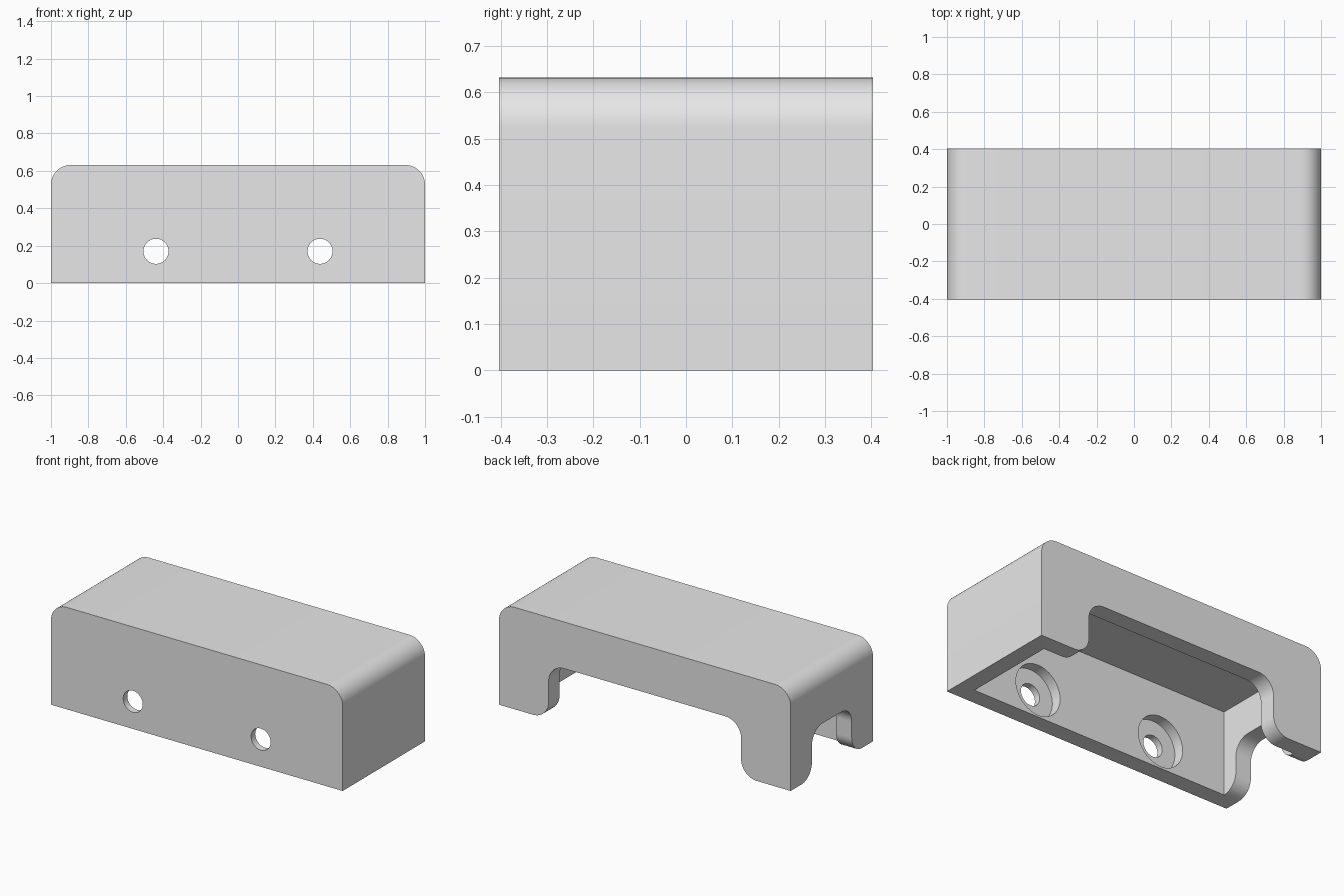
import bpy, bmesh, math
from mathutils import Matrix

if "Cube" in bpy.data.objects:
    bpy.data.objects.remove(bpy.data.objects["Cube"])

L, D, H = 1.0, 0.403, 0.632      # half length, half depth, height
T, R = 0.107, 0.107              # wall thickness, fillet radius
STEPS = 12


def arc(cx, cz, r, a0, a1):
    return [(cx + r * math.cos(math.radians(a0 + (a1 - a0) * i / STEPS)),
             cz + r * math.sin(math.radians(a0 + (a1 - a0) * i / STEPS)))
            for i in range(STEPS + 1)]


def mirrored(right):
    """Close a right-hand half outline with its mirror image."""
    return right + [(-u, z) for u, z in reversed(right)]


def prism(name, outline, v0, v1, along_x=False):
    """Extrude an outline in (u, z) between v0 and v1 along y (or x)."""
    bm = bmesh.new()
    ends = [[bm.verts.new((v, u, z) if along_x else (u, v, z)) for u, z in outline]
            for v in (v0, v1)]
    bm.faces.new(ends[0])
    bm.faces.new(ends[1])
    n = len(outline)
    for i in range(n):
        j = (i + 1) % n
        bm.faces.new((ends[0][i], ends[0][j], ends[1][j], ends[1][i]))
    bmesh.ops.recalc_face_normals(bm, faces=bm.faces)
    me = bpy.data.meshes.new(name)
    bm.to_mesh(me)
    bm.free()
    ob = bpy.data.objects.new(name, me)
    bpy.context.collection.objects.link(ob)
    return ob


def circle(x, z, r, n=48):
    return [(x + r * math.cos(2 * math.pi * i / n), z + r * math.sin(2 * math.pi * i / n))
            for i in range(n)]


def slot(w, h, r):
    """Opening with rounded top corners and flared, rounded feet."""
    return mirrored([(w + r, -0.1)] + arc(w + r, r, r, 270, 180) + arc(w - r, h - r, r, 0, 90))


# Housing block with rounded top long-end edges
cover = prism("cover", mirrored([(L, 0)] + arc(L - R, H - R, R, 0, 90)), -D, D)

# Cutters: cavity, back opening, left-end opening, screw holes and counterbores
cutters = [
    prism("cavity_cutter", mirrored([(L - T, -0.1), (L - T, H - T)]), -D + T, D - T),
    prism("back_opening_cutter", slot(0.66, 0.343, R), 0.2, 0.6),
    prism("left_opening_cutter", slot(0.195, 0.30, 0.1), -1.2, -L + T + 0.004, True),
]
for x in (-0.4385, 0.4385):
    cutters.append(prism("screw_hole_cutter", circle(x, 0.17, 0.067), -0.6, -0.2))
    cutters.append(prism("counterbore_cutter", circle(x, 0.17, 0.158), -D + 0.041, -0.2))

bpy.context.view_layer.objects.active = cover
cover.select_set(True)
for c in cutters:
    c.hide_render = True
    mod = cover.modifiers.new("cut", 'BOOLEAN')
    mod.operation = 'DIFFERENCE'
    mod.solver = 'EXACT'
    mod.object = c
    bpy.ops.object.modifier_apply(modifier=mod.name)
for c in cutters:
    bpy.data.objects.remove(c, do_unlink=True)

# Single light grey finish
grey = bpy.data.materials.new("light grey")
grey.diffuse_color = (0.8, 0.8, 0.8, 1)
grey.use_nodes = True
grey.node_tree.nodes["Principled BSDF"].inputs["Base Color"].default_value = grey.diffuse_color
cover.data.materials.clear()
cover.data.materials.append(grey)
bpy.ops.object.shade_smooth_by_angle(angle=math.radians(30))
